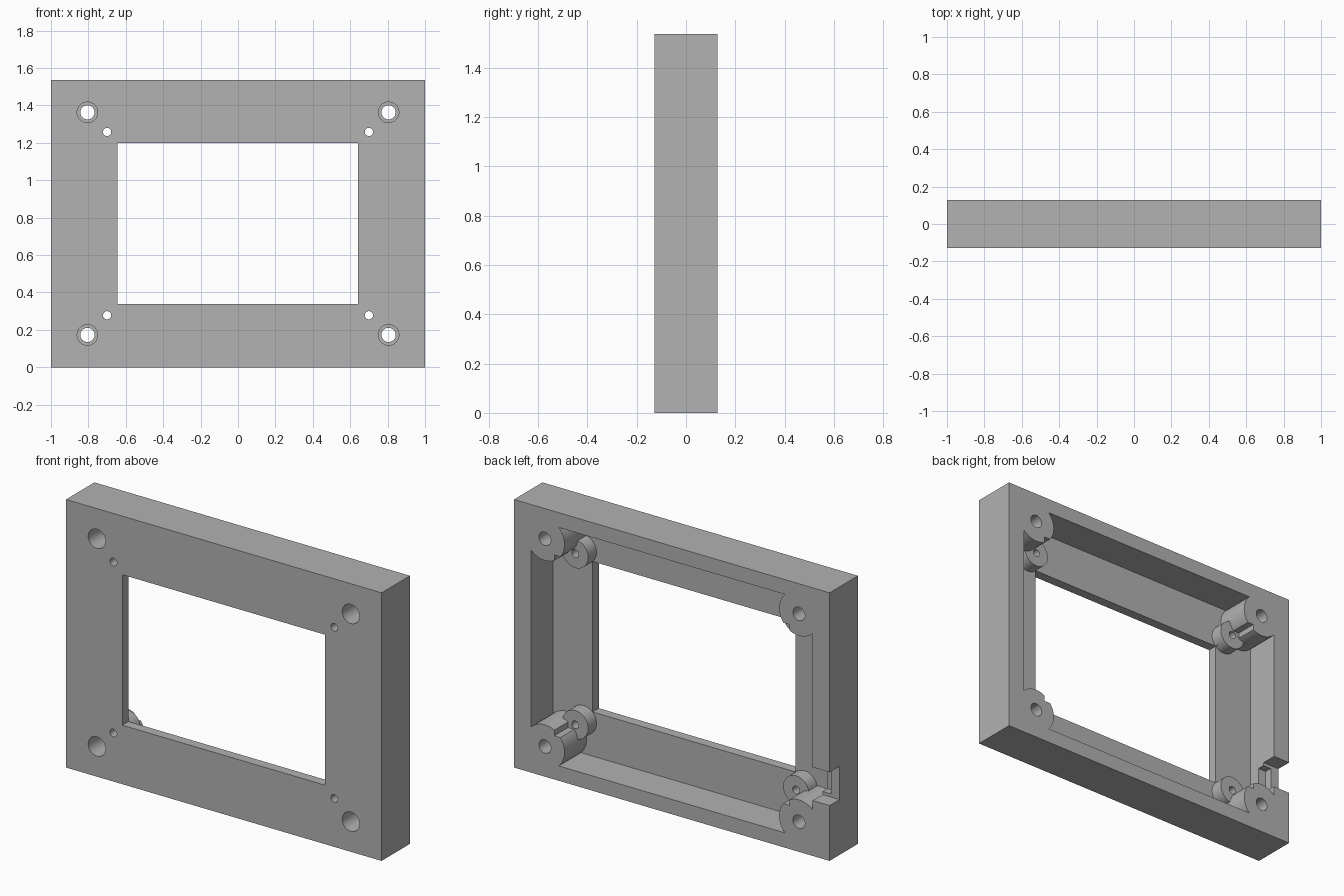
import bpy, bmesh, math
from mathutils import Matrix, Vector

old = bpy.data.objects.get("Cube")
if old:
    bpy.data.objects.remove(old, do_unlink=True)

HALF_Y, HEIGHT = 0.128, 1.536
MID = HEIGHT / 2
FLOOR = -0.072       # inner surface of the front panel
BOARD = 0.003        # height of the board supports
OUT = 0.3            # beyond either face


def finish(name, bm):
    bmesh.ops.recalc_face_normals(bm, faces=bm.faces)
    mesh = bpy.data.meshes.new(name)
    bm.to_mesh(mesh)
    bm.free()
    ob = bpy.data.objects.new(name, mesh)
    bpy.context.scene.collection.objects.link(ob)
    return ob


def box(name, x, y, z):
    bm = bmesh.new()
    lo, hi = Vector((x[0], y[0], z[0])), Vector((x[1], y[1], z[1]))
    bmesh.ops.create_cube(bm, size=1, matrix=Matrix.Translation((lo + hi) / 2)
                          @ Matrix.Diagonal((*(hi - lo), 1)))
    return finish(name, bm)


def four_cylinders(name, x, z, radius, y0, y1):
    """Matching cylinders along y, mirrored to all four corners."""
    bm = bmesh.new()
    for sx in (-1, 1):
        for sz in (-1, 1):
            place = Matrix.Translation((sx * x, (y0 + y1) / 2, MID + sz * z))
            bmesh.ops.create_cone(bm, cap_ends=True, segments=48, radius1=radius,
                                  radius2=radius, depth=y1 - y0,
                                  matrix=place @ Matrix.Rotation(math.pi / 2, 4, 'X'))
    return finish(name, bm)


def cut(target, cutter):
    cutter.hide_render = True
    mod = target.modifiers.new("cut", 'BOOLEAN')
    mod.operation, mod.solver, mod.object = 'DIFFERENCE', 'EXACT', cutter
    bpy.context.view_layer.objects.active = target
    bpy.ops.object.modifier_apply(modifier=mod.name)
    bpy.data.objects.remove(cutter, do_unlink=True)


# Corner positions of the screw posts and board supports, from the centre
POST_X, POST_Z = 0.805, 0.595
PEG_X, PEG_Z = 0.70, 0.49

# Outer block
frame = box("bezel_frame", (-1, 1), (-HALF_Y, HALF_Y), (0, HEIGHT))

# Rear cavity, leaving posts and supports standing
cavity = box("cavity", (-0.893, 0.893), (FLOOR, OUT), (0.085, HEIGHT - 0.085))
cut(cavity, four_cylinders("posts", POST_X, POST_Z, 0.125, -OUT, OUT * 2))
cut(cavity, four_cylinders("supports", PEG_X, PEG_Z, 0.082, -OUT, BOARD))
cut(frame, cavity)

# Board clearance trimming the inner corner of each post
cut(frame, box("board_space", (-0.745, 0.745), (BOARD + 0.001, OUT), (0.25, HEIGHT - 0.25)))

# Display window
cut(frame, box("window", (-0.644, 0.642), (-OUT, FLOOR + 0.02), (0.338, 1.2)))

# Screw holes, front counterbores and support holes
cut(frame, four_cylinders("screw_holes", POST_X, POST_Z, 0.038, -OUT, OUT))
cut(frame, four_cylinders("counterbores", POST_X, POST_Z, 0.055, -OUT, 0.04))
cut(frame, four_cylinders("support_holes", PEG_X, PEG_Z, 0.022, -OUT, OUT))

# Cable opening through the side wall, with an inner step
cut(frame, box("cable_opening", (-1.1, -0.88), (0.038, OUT), (0.317, 0.508)))
cut(frame, box("cable_step", (-0.945, -0.87), (-0.005, OUT), (0.335, 0.49)))

# Plain grey plastic
grey = bpy.data.materials.new("mid_grey")
grey.use_nodes = True
colour = (0.445, 0.445, 0.445, 1)
grey.diffuse_color = colour
grey.node_tree.nodes["Principled BSDF"].inputs["Base Color"].default_value = colour
frame.data.materials.clear()
frame.data.materials.append(grey)
for face in frame.data.polygons:
    face.material_index = 0

# Smooth round walls, sharp edges kept
bpy.ops.object.select_all(action='DESELECT')
frame.select_set(True)
bpy.context.view_layer.objects.active = frame
bpy.ops.object.shade_smooth_by_angle(angle=math.radians(30))
